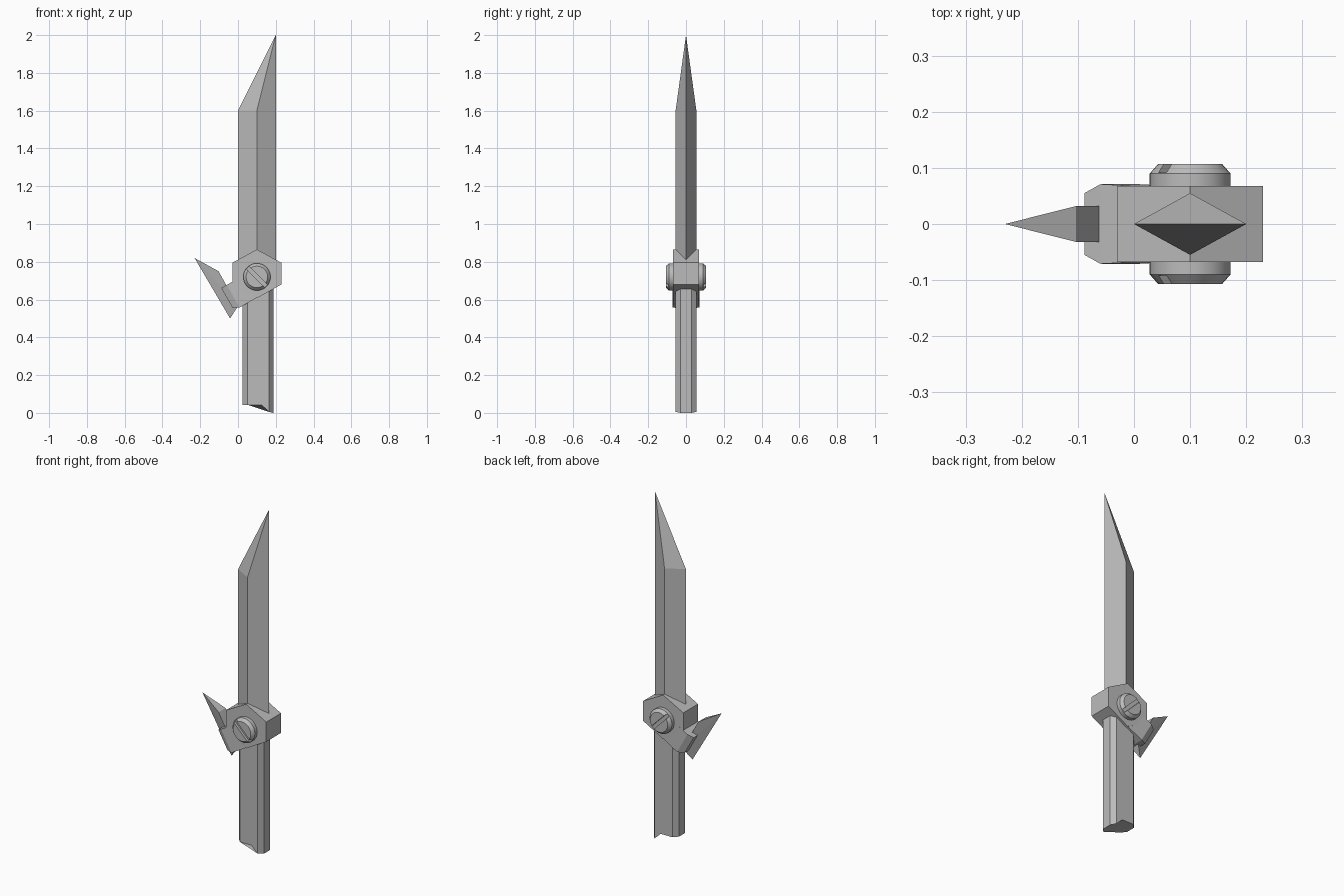
import bpy, bmesh, math
from mathutils import Matrix, Vector

cube = bpy.data.objects.get("Cube")
if cube:
    bpy.data.objects.remove(cube)

steel = bpy.data.materials.new("grey steel")
steel.use_nodes = True
GREY = (0.5, 0.5, 0.5, 1)
steel.diffuse_color = GREY
steel.node_tree.nodes["Principled BSDF"].inputs["Base Color"].default_value = GREY


def finish(name, bm):
    bmesh.ops.recalc_face_normals(bm, faces=bm.faces)
    mesh = bpy.data.meshes.new(name)
    bm.to_mesh(mesh)
    bm.free()
    mesh.materials.append(steel)
    obj = bpy.data.objects.new(name, mesh)
    bpy.context.collection.objects.link(obj)
    return obj


def loft(name, rings):
    """Skin matching rings of points and cap both ends."""
    bm = bmesh.new()
    loops = [[bm.verts.new(p) for p in ring] for ring in rings]
    n = len(rings[0])
    for a, b in zip(loops, loops[1:]):
        for i in range(n):
            j = (i + 1) % n
            bm.faces.new((a[i], a[j], b[j], b[i]))
    bm.faces.new(loops[0])
    bm.faces.new(loops[-1])
    bmesh.ops.remove_doubles(bm, verts=bm.verts, dist=1e-5)
    return finish(name, bm)


def hull(name, points):
    bm = bmesh.new()
    for p in points:
        bm.verts.new(p)
    bmesh.ops.convex_hull(bm, input=bm.verts)
    bmesh.ops.dissolve_limit(bm, angle_limit=0.01, verts=bm.verts, edges=bm.edges)
    return finish(name, bm)


# Blade: diamond section running to a tip over the back edge
section = [(0.0, 0), (0.1, -0.055), (0.2, 0), (0.1, 0.055)]
hull("blade", [(x, y, z) for z in (0.74, 1.6) for x, y in section] + [(0.2, 0, 2.0)])

# Handle: chamfered bar with a broken lower end
grip = [(0.025, -0.028), (0.05, -0.055), (0.125, -0.055), (0.165, -0.055), (0.187, -0.028)]
grip += [(x, -y) for x, y in reversed(grip)]


def broken_end(x):
    return 0.043 if x < 0.13 else 0.005 if x < 0.17 else 0.0


loft("handle", [[(x, y, broken_end(x)) for x, y in grip],
                [(x, y, 0.72) for x, y in grip]])

# Hub: hexagonal block
hexagon = [(0.1, 0.865), (0.23, 0.795), (0.23, 0.68),
           (0.1, 0.607), (-0.03, 0.67), (-0.03, 0.795)]
loft("hub", [[(x, y, z) for x, z in hexagon] for y in (-0.068, 0.068)])

# Arm: leaves the hub down to the side, chamfered at its end
along = Vector((-0.87, 0, -0.49))
across = Vector((-0.49, 0, 0.87))
pivot = Vector((0.1, 0, 0.73))
arm_rings = []
for dist, half, low, high in ((0.06, 0.066, -0.105, 0.03),
                              (0.165, 0.071, -0.105, 0.033),
                              (0.198, 0.055, -0.088, 0.033)):
    arm_rings.append([pivot + along * dist + across * t + Vector((0, y, 0))
                      for t, y in ((low, -half), (high, -half), (high, half), (low, half))])
loft("side_arm", arm_rings)

# Side spike: wedge with a sharp outer ridge
hull("side_spike", [(x, y, z) for x, z in ((-0.103, 0.75), (0.0, 0.565)) for y in (-0.032, 0.032)]
     + [(-0.23, 0, 0.82), (-0.042, 0, 0.50)])

# Bolt: chamfered cylinder through the hub
SIDES = 32
bolt_rings = []
for y, r in ((-0.107, 0.057), (-0.09, 0.072), (0.09, 0.072), (0.107, 0.057)):
    bolt_rings.append([(0.1 + r * math.cos(a), y, 0.72 + r * math.sin(a))
                       for a in (math.tau * i / SIDES for i in range(SIDES))])
bolt = loft("bolt", bolt_rings)

# Diagonal screw slots cut into both bolt faces
bm = bmesh.new()
for side in (-1, 1):
    place = (Matrix.Translation((0.1, side * 0.107, 0.72))
             @ Matrix.Rotation(math.radians(45), 4, 'Y')
             @ Matrix.Diagonal((0.2, 0.03, 0.02, 1)))
    bmesh.ops.create_cube(bm, size=1, matrix=place)
cutter = finish("slot_cutter", bm)
cutter.hide_render = True
cutter.hide_viewport = True
cut = bolt.modifiers.new("slots", 'BOOLEAN')
cut.operation = 'DIFFERENCE'
cut.solver = 'EXACT'
cut.object = cutter

# Smooth only the round bolt wall
bpy.ops.object.select_all(action='DESELECT')
bolt.select_set(True)
bpy.context.view_layer.objects.active = bolt
bpy.ops.object.shade_smooth_by_angle(angle=math.radians(30))
